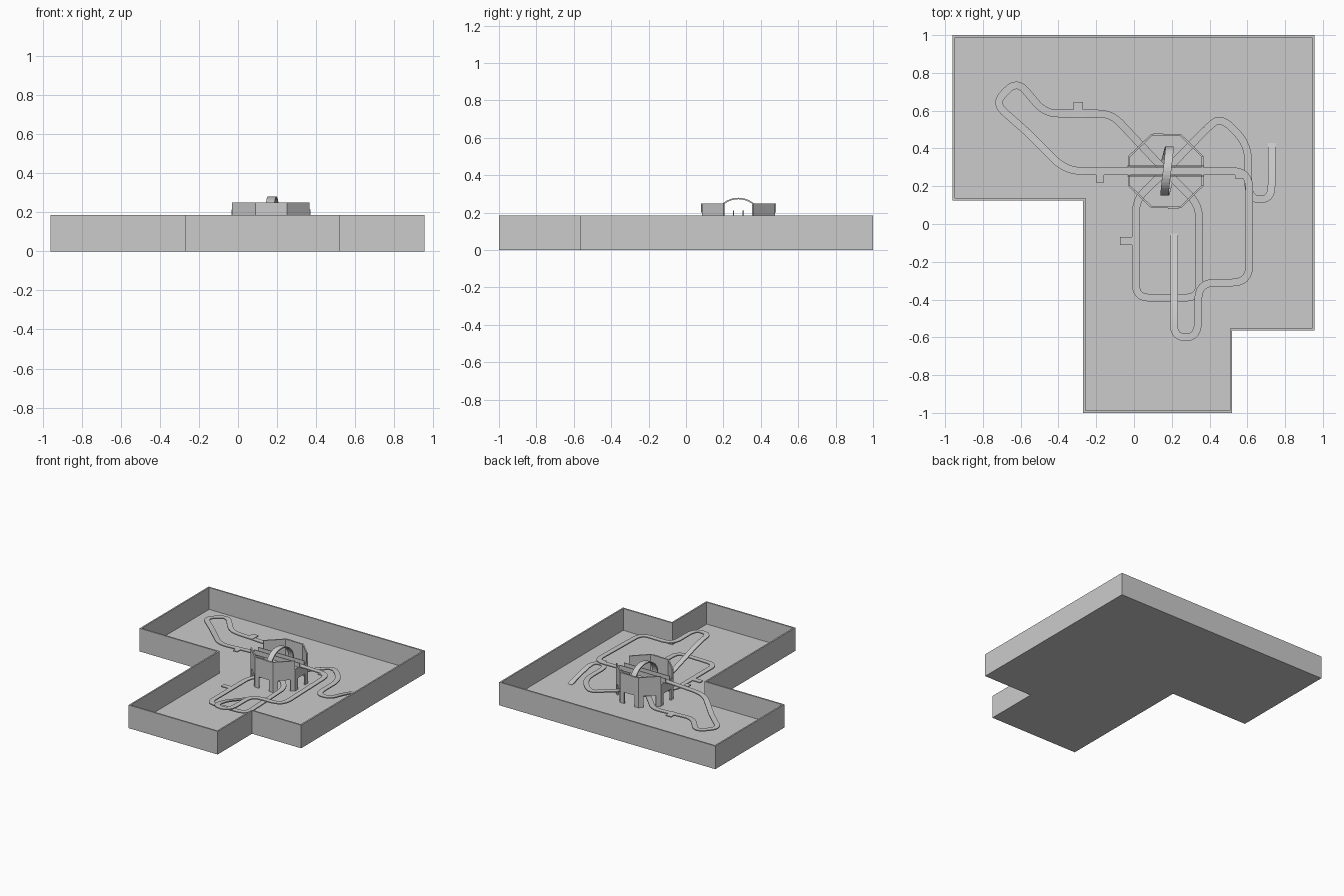
import bpy, bmesh, math
from mathutils import Vector

if "Cube" in bpy.data.objects:
    bpy.data.objects.remove(bpy.data.objects["Cube"])

grey = bpy.data.materials.new("plain grey")
grey.diffuse_color = (0.6, 0.6, 0.6, 1)
grey.use_nodes = True
grey.node_tree.nodes["Principled BSDF"].inputs["Base Color"].default_value = grey.diffuse_color


def finish(name, bm):
    bmesh.ops.recalc_face_normals(bm, faces=bm.faces)
    me = bpy.data.meshes.new(name)
    bm.to_mesh(me)
    bm.free()
    me.materials.append(grey)
    ob = bpy.data.objects.new(name, me)
    bpy.context.collection.objects.link(ob)
    return ob


def box(name, x0, x1, y0, y1, z0, z1):
    bm = bmesh.new()
    bmesh.ops.create_cube(bm, size=1)
    for v in bm.verts:
        v.co = (x0 + (v.co.x + .5) * (x1 - x0), y0 + (v.co.y + .5) * (y1 - y0),
                z0 + (v.co.z + .5) * (z1 - z0))
    return finish(name, bm)


def rounded(points, radius):
    """Round the corners of a path."""
    pts = [Vector(p) for p in points]
    out = [pts[0]]
    for a, b, c in zip(pts, pts[1:], pts[2:]):
        p = b + (a - b).normalized() * min(radius, (a - b).length * .5)
        q = b + (c - b).normalized() * min(radius, (c - b).length * .5)
        for i in range(7):
            t = i / 6
            out.append(p * (1 - t) ** 2 + b * 2 * t * (1 - t) + q * t * t)
    return out + [pts[-1]]


def track(name, points, radius=.07, width=.04, thick=.008):
    """Flat strip that follows a path."""
    path = []
    for p in rounded(points, radius):
        if not path or (p - path[-1]).length > 1e-4:
            path.append(p)
    bm = bmesh.new()
    rows = []
    for i, p in enumerate(path):
        d = path[min(i + 1, len(path) - 1)] - path[max(i - 1, 0)]
        n = Vector((-d.y, d.x, 0)).normalized() * width / 2
        dz = Vector((0, 0, thick))
        rows.append([bm.verts.new(v) for v in (p + n, p - n, p - n - dz, p + n - dz)])
    for a, b in zip(rows, rows[1:]):
        for k in range(4):
            bm.faces.new((a[k], a[(k + 1) % 4], b[(k + 1) % 4], b[k]))
    bm.faces.new(rows[0])
    bm.faces.new(rows[-1])
    return finish(name, bm)


# Open tray with stepped outline
H, T, FLOOR = .185, .012, .01
outer = [(-.96, 1), (.955, 1), (.955, -.565), (.52, -.565),
         (.52, -1), (-.27, -1), (-.27, .125), (-.96, .125)]
sides = [(1, -1), (-1, -1), (-1, 1), (-1, 1), (-1, 1), (1, 1), (1, 1), (1, 1)]
inner = [(x + T * sx, y + T * sy) for (x, y), (sx, sy) in zip(outer, sides)]
bm = bmesh.new()
rings = [[bm.verts.new((x, y, z)) for x, y in pts]
         for pts, z in ((outer, 0), (outer, H), (inner, H), (inner, FLOOR))]
for a, b in zip(rings, rings[1:]):
    for i in range(8):
        j = (i + 1) % 8
        bm.faces.new((a[i], a[j], b[j], b[i]))
bm.faces.new(rings[0])
bm.faces.new(rings[-1])
finish("tray", bm)

# Eight-sided tower with low gates
CX, CY, TOP = .167, .28, .25
corners = [(.367, .2), (.367, .36), (.25, .475), (.09, .475),
           (-.03, .36), (-.03, .2), (.09, .085), (.25, .085)]


def wall(name, a, b, top):
    """Wall panel with a gate cut from its lower edge."""
    a, b = Vector((*a, 0)), Vector((*b, 0))
    inward = (Vector((CX, CY, 0)) - (a + b) / 2).normalized() * .01
    shape = [(0, FLOOR), (.22, FLOOR), (.22, .1), (.78, .1), (.78, FLOOR),
             (1, FLOOR), (1, top), (0, top)]
    bm = bmesh.new()
    f = bm.faces.new([bm.verts.new(a.lerp(b, t) + Vector((0, 0, z))) for t, z in shape])
    r = bmesh.ops.extrude_face_region(bm, geom=[f], use_keep_orig=True)
    bmesh.ops.translate(bm, vec=inward,
                        verts=[v for v in r["geom"] if isinstance(v, bmesh.types.BMVert)])
    finish(name, bm)


for i in range(8):
    wall(f"tower_wall_{i}", corners[i], corners[(i + 1) % 8], .18 if i in (0, 4) else TOP)

# High channel across the tower
for s in (-1, 1):
    yc = CY + s * .026
    box("channel_rail", -.034, .371, yc - .003, yc + .003, .175, .213)

# Upright loop, turned slightly, with a sideways drift
bm = bmesh.new()
rows = []
N = 40
for i in range(N + 1):
    a = 2 * math.pi * i / N - math.pi / 2
    row = []
    for r, s in ((.13, -1), (.13, 1), (.122, 1), (.122, -1)):
        y = r * math.cos(a)
        x = s * .022 + .17 * y + .04 * (i / N - .5)
        row.append(bm.verts.new((CX + .008 + x, CY + y, .15 + r * math.sin(a))))
    rows.append(row)
for a, b in zip(rows, rows[1:]):
    for k in range(4):
        bm.faces.new((a[k], a[(k + 1) % 4], b[(k + 1) % 4], b[k]))
bm.faces.new(rows[0])
bm.faces.new(rows[-1])
finish("upright_loop", bm)

# Upper track: ramp, hairpin, long side, then through the tower
track("ramp_track", [(.212, -.05, .015), (.212, -.48, .15), (.212, -.6, .16),
                     (.34, -.6, .16), (.34, -.31, .16), (.61, -.31, .165),
                     (.61, .28, .178), (.36, .28, .182), (-.03, .28, .182),
                     (-.36, .28, .165), (-.57, .49, .14)], radius=.09)
# Left hairpin and return into the tower
track("left_track", [(-.57, .49, .14), (-.74, .64, .135), (-.62, .76, .13),
                     (-.47, .585, .12), (-.12, .585, .105), (.167, .28, .08),
                     (.345, .1, .07), (.345, -.39, .055), (.01, -.39, .05),
                     (.01, .13, .05), (.167, .28, .065), (.38, .5, .08)], radius=.07)
# Right curve ending in a ramp
track("right_track", [(.38, .5, .08), (.46, .57, .08), (.605, .42, .08),
                      (.605, .13, .08), (.725, .13, .08), (.73, .25, .06),
                      (.73, .43, .012)], radius=.09)

# Small side tabs on the tracks
for x0, x1, y0, y1, z in ((-.32, -.27, .565, .645, .114), (-.2, -.16, .22, .262, .177),
                          (-.075, -.01, -.11, -.07, .05), (.535, .58, .24, .265, .178)):
    box("track_tab", x0, x1, y0, y1, z - .008, z)

# Thin clips on the tower rim
box("back_clip", .1, .155, .47, .48, .2, .25)
box("front_clip", .18, .235, .08, .09, .2, .25)
